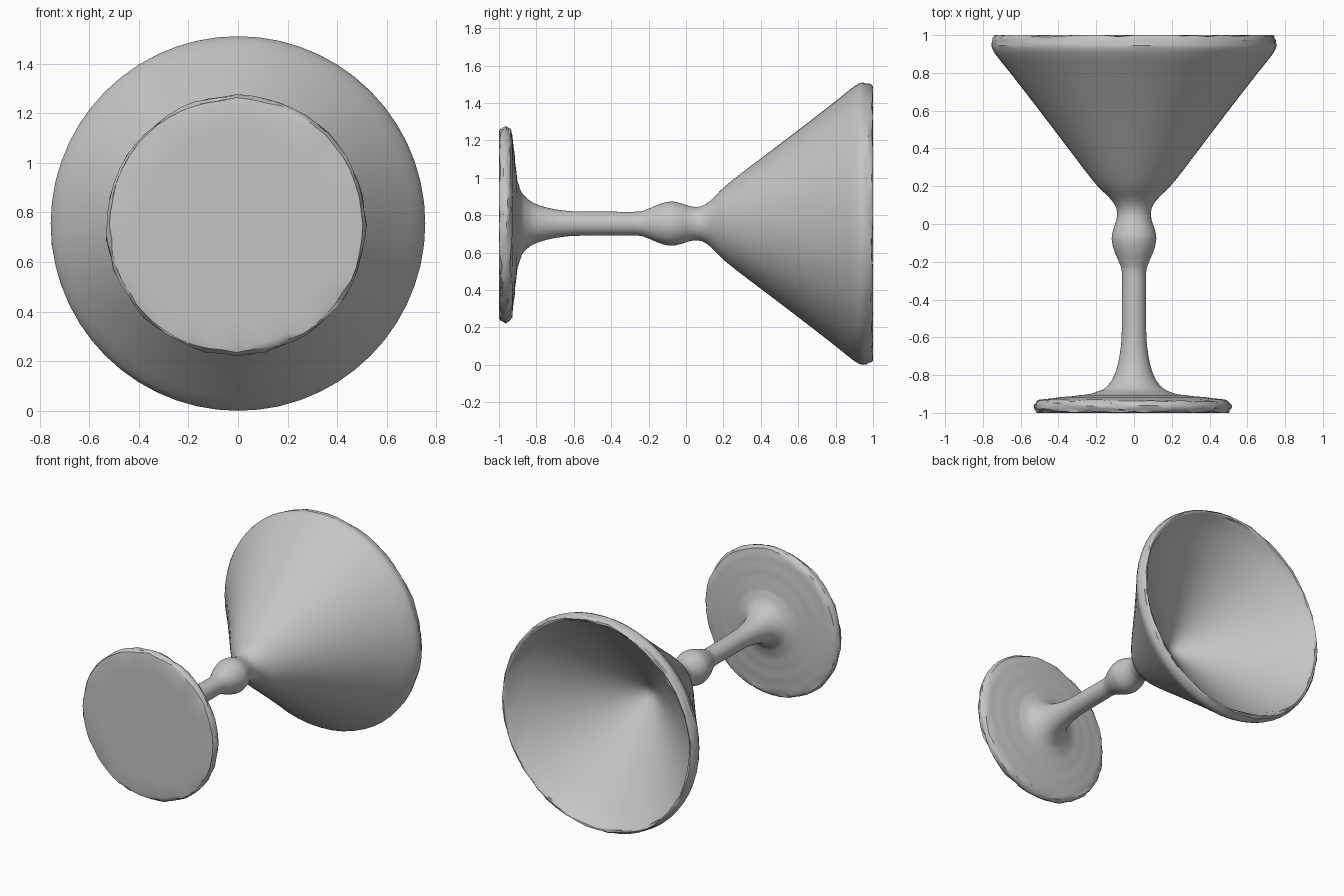
import bpy
import bmesh
import math
import random
from mathutils import Vector

random.seed(4)
cube = bpy.data.objects.get("Cube")
if cube:
    bpy.data.objects.remove(cube, do_unlink=True)

SEGMENTS = 56
AXIS_Z = 0.755
TONE = (0.56, 0.56, 0.56, 1)

grey = bpy.data.materials.new("plain_grey")
grey.use_nodes = True
grey.diffuse_color = TONE
grey.node_tree.nodes["Principled BSDF"].inputs["Base Color"].default_value = TONE


def smooth_profile(points, steps):
    """Catmull-Rom curve through (radius, y) points."""
    p = [Vector(q) for q in points]
    p = [p[0]] + p + [p[-1]]
    out = []
    for a, b, c, d in zip(p, p[1:], p[2:], p[3:]):
        for i in range(steps):
            t = i / steps
            out.append(0.5 * (2 * b + (c - a) * t + (2 * a - 5 * b + 4 * c - d) * t * t
                              + (3 * b - a - 3 * c + d) * t ** 3))
    out.append(p[-1])
    return out


def lathe(name, points, steps=2, rough=None, offset=(0, 0)):
    """Turn a profile about the y axis; rough(r, y) gives the size of chips."""
    bm = bmesh.new()
    rings = []
    for r, y in smooth_profile(points, steps):
        if r < 1e-4:
            rings.append([bm.verts.new((offset[0], y, AXIS_Z + offset[1]))] * SEGMENTS)
            continue
        ring = []
        for i in range(SEGMENTS):
            a = 2 * math.pi * i / SEGMENTS
            chip = rough(r, y) if rough else 0
            rr = r - chip * random.random()
            yy = max(-1, min(1, y + chip * random.uniform(-0.6, 0.6)))
            ring.append(bm.verts.new((offset[0] + rr * math.cos(a), yy,
                                      AXIS_Z + offset[1] + rr * math.sin(a))))
        rings.append(ring)
    for lo, hi in zip(rings, rings[1:]):
        for i in range(SEGMENTS):
            j = (i + 1) % SEGMENTS
            quad = list(dict.fromkeys((lo[i], lo[j], hi[j], hi[i])))
            if len(quad) > 2:
                bm.faces.new(quad)
    bmesh.ops.recalc_face_normals(bm, faces=bm.faces)
    mesh = bpy.data.meshes.new(name)
    bm.to_mesh(mesh)
    bm.free()
    mesh.materials.append(grey)
    obj = bpy.data.objects.new(name, mesh)
    bpy.context.collection.objects.link(obj)
    bpy.ops.object.select_all(action='DESELECT')
    obj.select_set(True)
    bpy.context.view_layer.objects.active = obj
    bpy.ops.object.shade_smooth_by_angle(angle=math.radians(35))
    return obj


# Foot: flat disc with a chipped edge and faint ripples
lathe("foot", [(0, -1), (0.25, -1), (0.485, -1), (0.517, -0.988), (0.528, -0.965),
               (0.515, -0.939), (0.475, -0.928), (0.425, -0.923), (0.38, -0.916),
               (0.33, -0.913), (0.28, -0.906), (0.225, -0.9), (0.17, -0.88)],
      rough=lambda r, y: 0.01 if r > 0.495 else 0, offset=(-0.007, -0.007))

# Stem: flared bottom, straight shaft and round knop
lathe("stem", [(0.225, -0.9), (0.17, -0.88), (0.135, -0.85), (0.108, -0.81), (0.085, -0.74),
               (0.071, -0.66), (0.065, -0.58), (0.064, -0.42), (0.064, -0.26),
               (0.078, -0.205), (0.105, -0.14), (0.118, -0.08), (0.11, -0.03),
               (0.095, 0.015), (0.089, 0.05)], steps=4)

# Bowl: outer cone, narrow chipped rim and a shallower inner cone
lathe("bowl", [(0.089, 0.05), (0.094, 0.085), (0.118, 0.125), (0.157, 0.165), (0.197, 0.205),
               (0.265, 0.29), (0.348, 0.4), (0.5, 0.6), (0.655, 0.8), (0.735, 0.9),
               (0.755, 0.945), (0.753, 0.975), (0.742, 0.997), (0.728, 0.995),
               (0.71, 0.968), (0.64, 0.9), (0.43, 0.72), (0.22, 0.545), (0.08, 0.43),
               (0.03, 0.4), (0, 0.395)],
      rough=lambda r, y: 0.01 if y > 0.955 else 0)
